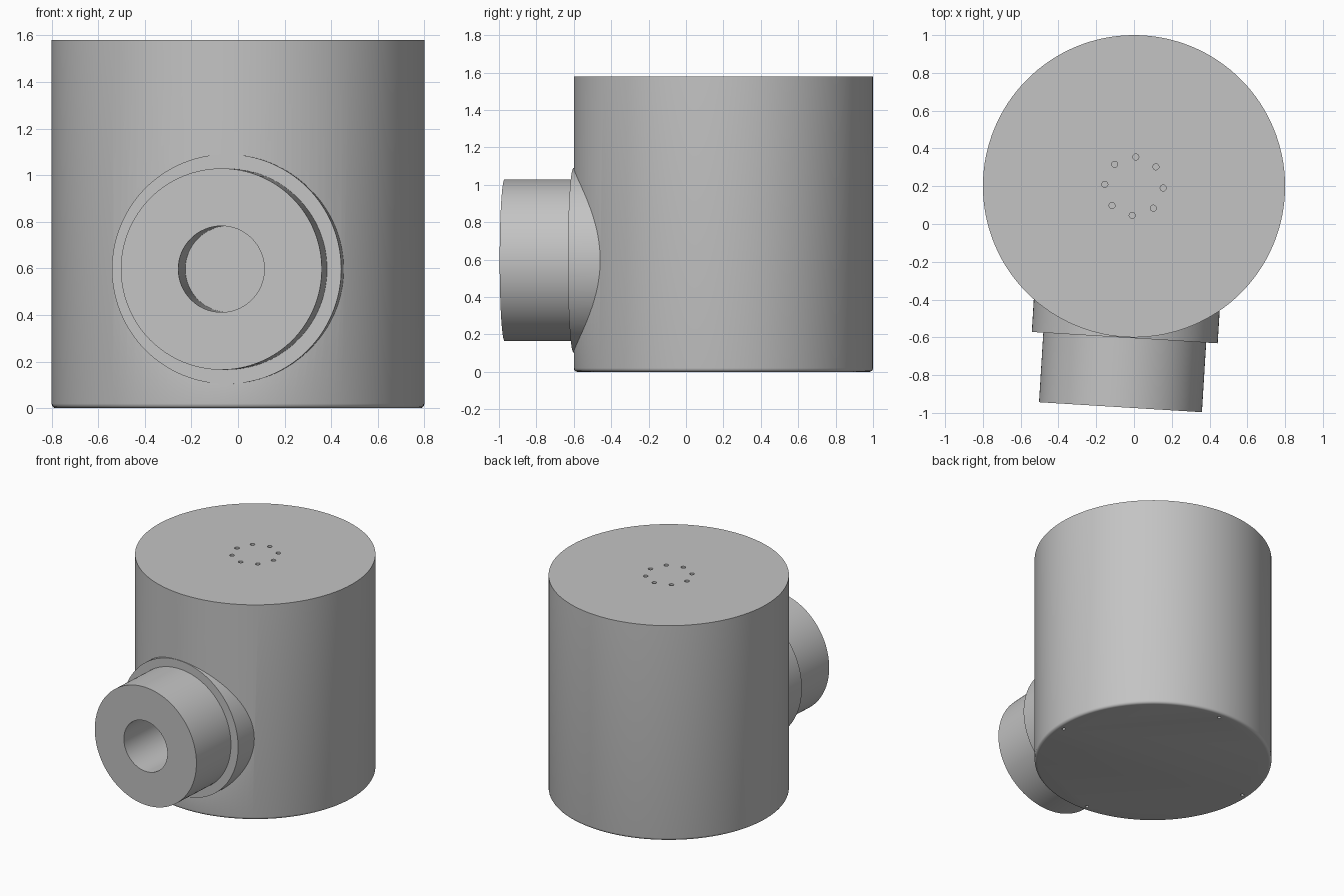
import bpy, math
from mathutils import Matrix, Vector

if "Cube" in bpy.data.objects:
    bpy.data.objects.remove(bpy.data.objects["Cube"])

SEGMENTS = 128
CENTRE = Vector((0, 0.2, 0))
TILT = math.radians(-3.5)      # port and hole rings share this turn
PORT_Z = 0.597

grey = bpy.data.materials.new("plain_grey")
grey.use_nodes = True
grey.diffuse_color = (0.55, 0.55, 0.55, 1)
grey.node_tree.nodes["Principled BSDF"].inputs["Base Color"].default_value = grey.diffuse_color


def cylinder(name, radius, start, end, frame, sides=SEGMENTS):
    """Cylinder along the local z axis of frame, from start to end."""
    at = frame @ Matrix.Translation((0, 0, (start + end) / 2))
    bpy.ops.mesh.primitive_cylinder_add(vertices=sides, radius=radius, depth=end - start)
    obj = bpy.context.object
    obj.name = name
    obj.data.transform(at)
    obj.data.materials.append(grey)
    return obj


def apply(obj, modifier):
    bpy.ops.object.select_all(action="DESELECT")
    obj.select_set(True)
    bpy.context.view_layer.objects.active = obj
    bpy.ops.object.modifier_apply(modifier=modifier.name)


def boolean(obj, other, operation):
    mod = obj.modifiers.new(operation.lower(), "BOOLEAN")
    mod.operation, mod.solver, mod.object = operation, "EXACT", other
    apply(obj, mod)
    bpy.data.objects.remove(other)


upright = Matrix.Translation(CENTRE)
outward = (Matrix.Translation(CENTRE + Vector((0, 0, PORT_Z)))
           @ Matrix.Rotation(TILT, 4, "Z") @ Matrix.Rotation(math.pi / 2, 4, "X"))

# Main drum with a rounded bottom rim
drum = cylinder("drum_with_port", 0.8, 0, 1.58, upright)
weights = drum.data.attributes.new("bevel_weight_edge", "FLOAT", "EDGE")
for edge in drum.data.edges:
    if all(drum.data.vertices[v].co.z < 0.01 for v in edge.vertices):
        weights.data[edge.index].value = 1
rim = drum.modifiers.new("rim", "BEVEL")
rim.limit_method, rim.width, rim.segments = "WEIGHT", 0.02, 4
apply(drum, rim)

# Side port: collar, nozzle and bore
boolean(drum, cylinder("collar", 0.493, 0.3, 0.803, outward), "UNION")
boolean(drum, cylinder("nozzle", 0.432, 0.35, 1.172, outward), "UNION")
boolean(drum, cylinder("bore", 0.185, 0.68, 1.3, outward, 64), "DIFFERENCE")


def hole_ring(count, ring, radius, start, end):
    for i in range(count):
        turn = TILT + i * math.tau / count
        offset = Vector((math.cos(turn), math.sin(turn), 0)) * ring
        boolean(drum, cylinder("hole", radius, start, end,
                               Matrix.Translation(CENTRE + offset), 24), "DIFFERENCE")


# Vent holes on top, fixing holes underneath
hole_ring(8, 0.155, 0.016, 1.5, 1.7)
hole_ring(4, 0.75, 0.012, -0.1, 0.04)

bpy.ops.object.select_all(action="DESELECT")
drum.select_set(True)
bpy.context.view_layer.objects.active = drum
bpy.ops.object.shade_smooth_by_angle(angle=math.radians(30))
